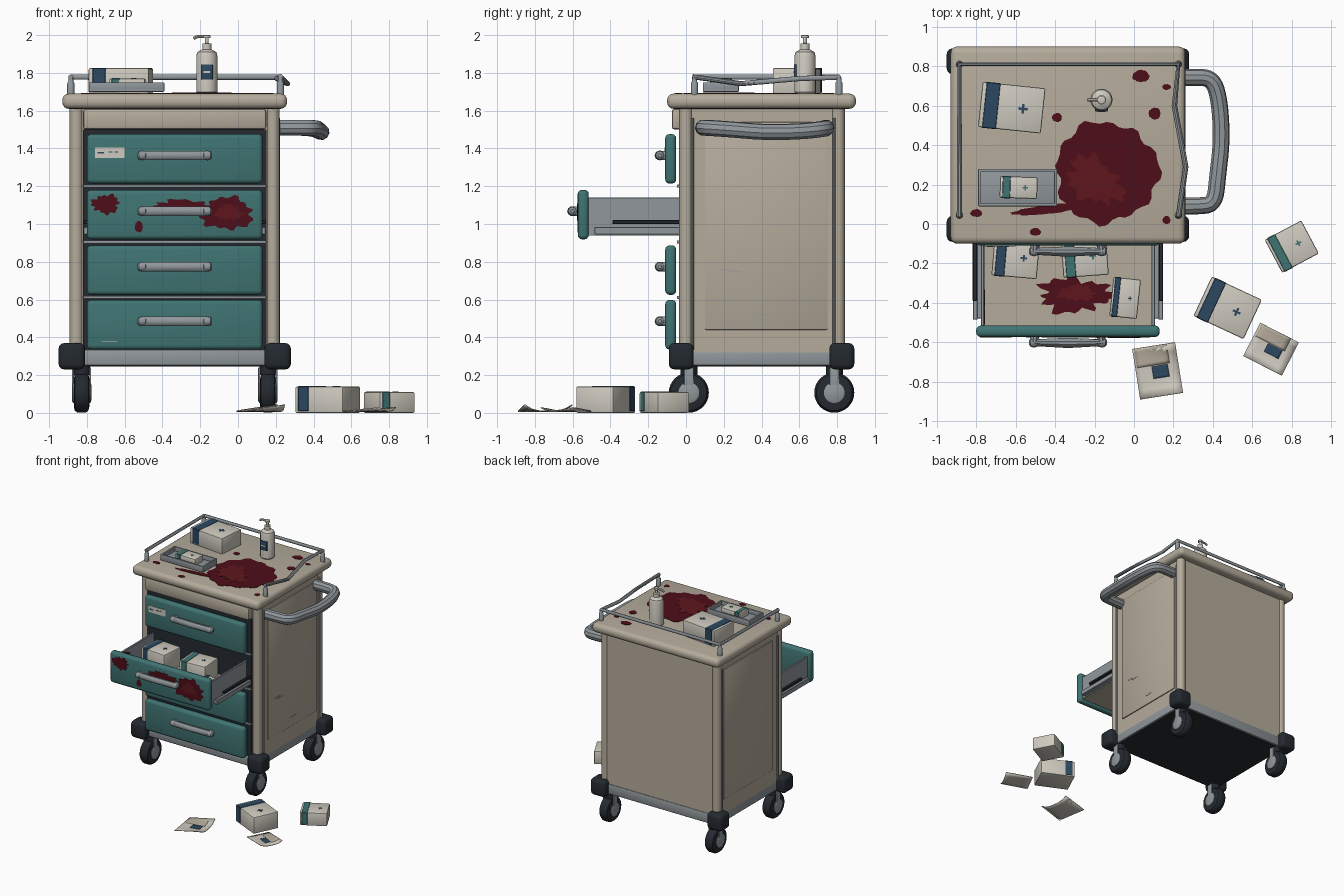
import bpy, bmesh, math, random
from mathutils import Matrix, Vector

if "Cube" in bpy.data.objects:
    bpy.data.objects.remove(bpy.data.objects["Cube"])

random.seed(4)
CX = -0.335                      # cart centre line


def mat(name, c):
    m = bpy.data.materials.new(name)
    m.diffuse_color = (*c, 1)
    m.use_nodes = True
    m.node_tree.nodes["Principled BSDF"].inputs["Base Color"].default_value = m.diffuse_color
    return m


BEIGE = mat("beige", (0.46, 0.41, 0.33))
TEAL = mat("teal", (0.05, 0.175, 0.17))
METAL = mat("metal", (0.28, 0.31, 0.33))
DARK = mat("dark", (0.018, 0.023, 0.03))
WHITE = mat("white", (0.62, 0.59, 0.52))
NAVY = mat("navy", (0.025, 0.065, 0.12))
BLOOD = mat("stain", (0.075, 0.004, 0.009))
BLOOD2 = mat("stain_light", (0.11, 0.008, 0.012))


def finish(name, bm, m, M=Matrix()):
    bmesh.ops.recalc_face_normals(bm, faces=bm.faces[:])
    bm.transform(M)
    me = bpy.data.meshes.new(name)
    bm.to_mesh(me)
    bm.free()
    me.materials.append(m)
    o = bpy.data.objects.new(name, me)
    bpy.context.collection.objects.link(o)
    return o


def box(name, x, y, z, m, bev=0.0, seg=2, M=Matrix()):
    """Box from (min, max) ranges with a rounded edge."""
    bm = bmesh.new()
    bmesh.ops.create_cube(bm, size=1)
    for v in bm.verts:
        v.co = [(a + b) / 2 + c * (b - a) for (a, b), c in zip((x, y, z), v.co)]
    if bev:
        bmesh.ops.bevel(bm, geom=bm.edges[:], offset=bev, segments=seg, profile=0.5, affect='EDGES')
    return finish(name, bm, m, M)


def lathe(name, prof, loc, m, axis='Z', n=24):
    """Turned part from (radius, height) points, capped at both ends."""
    bm = bmesh.new()
    rings = [[bm.verts.new((r * math.cos(math.tau * i / n), r * math.sin(math.tau * i / n), h))
              for i in range(n)] for r, h in prof]
    for a, b in zip(rings, rings[1:]):
        for i in range(n):
            bm.faces.new((a[i], a[(i + 1) % n], b[(i + 1) % n], b[i]))
    bm.faces.new(rings[0])
    bm.faces.new(rings[-1])
    R = Matrix.Rotation(math.pi / 2, 4, 'Y') if axis == 'X' else Matrix()
    return finish(name, bm, m, Matrix.Translation(loc) @ R)


def tube(name, pts, r, m, smooth=False):
    cu = bpy.data.curves.new(name, 'CURVE')
    cu.dimensions = '3D'
    cu.bevel_depth, cu.bevel_resolution, cu.use_fill_caps = r, 3, True
    s = cu.splines.new('NURBS' if smooth else 'POLY')
    s.points.add(len(pts) - 1)
    for p, q in zip(s.points, pts):
        p.co = (*q, 1)
    if smooth:
        s.use_endpoint_u, s.order_u, s.resolution_u = True, 3, 5
    cu.materials.append(m)
    o = bpy.data.objects.new(name, cu)
    bpy.context.collection.objects.link(o)
    return o


BASIS = {'top': ((1, 0, 0), (0, 1, 0), (0, 0, 1)), 'front': ((1, 0, 0), (0, 0, 1), (0, -1, 0)),
         'side': ((0, 1, 0), (0, 0, 1), (1, 0, 0))}


def stain(name, loc, ru, rv, plane='top', rough=0.08, m=BLOOD, rot=0, n=48):
    """Thin irregular puddle lying on a surface."""
    p = [random.uniform(0, 6.3) for _ in range(3)]
    bm = bmesh.new()
    vs = []
    for i in range(n):
        a = math.tau * i / n
        k = 1 + rough * (0.5 * math.sin(3 * a + p[0]) + 0.4 * math.sin(7 * a + p[1]) + 0.6 * math.sin(12 * a + p[2]))
        vs.append(bm.verts.new((ru * k * math.cos(a), rv * k * math.sin(a), 0)))
    f = bm.faces.new(vs)
    g = bmesh.ops.extrude_face_region(bm, geom=[f])['geom']
    bmesh.ops.translate(bm, vec=(0, 0, 0.003), verts=[v for v in g if isinstance(v, bmesh.types.BMVert)])
    B = Matrix([Vector(b) for b in BASIS[plane]]).transposed().to_4x4()
    return finish(name, bm, m, Matrix.Translation(loc) @ B @ Matrix.Rotation(rot, 4, 'Z'))


def carton(name, loc, w, d, h, deg, band=NAVY):
    """Supply carton with a wrapped colour band, plus mark and lid seam."""
    M = Matrix.Translation(loc) @ Matrix.Rotation(math.radians(deg), 4, 'Z')
    e = 0.002
    box(name, (-w / 2, w / 2), (-d / 2, d / 2), (0, h), WHITE, 0.008, M=M)
    box(name + "_band", (-w * .44, -w * .21), (-d / 2 - e, d / 2 + e), (0.008, h + e), band, 0.004, 1, M)
    s, t, c = w * .075, w * .02, w * .18
    box(name + "_mark_a", (c - s, c + s), (-t, t), (h, h + e), band, M=M)
    box(name + "_mark_b", (c - t, c + t), (-s, s), (h, h + e), band, M=M)


def packet(name, loc, w, d, deg, curl):
    """Flat paper pouch with lifted corners, a folded flap and a label."""
    M = Matrix.Translation(loc) @ Matrix.Rotation(math.radians(deg), 4, 'Z')
    bend = lambda x, y: curl * (abs(2 * y / d) ** 3) * (0.5 + x / w)
    for part, (x0, x1), (y0, y1), z, m in (("", (-.5, .5), (-.5, .5), 0.006, WHITE),
                                           ("_flap", (-.46, .3), (.12, .49), 0.013, BEIGE),
                                           ("_label", (-.12, .25), (-.14, .1), 0.013, NAVY)):
        bm = bmesh.new()
        bmesh.ops.create_grid(bm, x_segments=6, y_segments=6, size=0.5)
        for v in bm.verts:
            x = w * (x0 + (v.co.x + .5) * (x1 - x0))
            y = d * (y0 + (v.co.y + .5) * (y1 - y0))
            v.co = (x, y, z + bend(x, y))
        o = finish(name + part, bm, m, M)
        o.modifiers.new("thickness", 'SOLIDIFY').thickness = 0.005


# Cabinet body, base and worktop
box("cabinet_body", (-0.875, 0.205), (-0.02, 0.83), (0.32, 1.62), BEIGE)
box("base_tray", (-0.875, 0.205), (-0.03, 0.835), (0.25, 0.335), METAL, 0.008)
box("base_underside", (-0.86, 0.19), (-0.02, 0.82), (0.245, 0.26), DARK)
box("worktop", (-0.93, 0.26), (-0.1, 0.9), (1.61, 1.69), BEIGE, 0.034, 4)
box("drawer_bay", (-0.82, 0.15), (-0.036, 0.0), (0.335, 1.5), DARK)
box("front_header", (-0.82, 0.15), (-0.075, -0.015), (1.5, 1.61), BEIGE, 0.015)
for z in (1.2, 0.905, 0.612):
    box("bay_divider", (-0.82, 0.15), (-0.048, -0.03), (z - 0.008, z + 0.008), METAL, 0.003)
for side in (-1, 1):
    sx = CX + side * 0.54
    box("side_panel", (sx - 0.008, sx + 0.008), (0.1, 0.75), (0.44, 1.54), BEIGE, 0.006)
    for y in (0.035, 0.783):
        tube("side_trim", [(sx + side * 0.008, y, 0.335), (sx + side * 0.008, y, 1.56)], 0.009, METAL)
for z, y in ((0.76, 0.21), (0.745, 0.26), (0.52, 0.43)):
    box("scratch", (0.21, 0.215), (y - 0.035, y + 0.035), (z, z + 0.003), METAL)

# Corner posts, bumpers and casters
for sx in (-1, 1):
    for y, wy in ((0.0, 0.015), (0.805, 0.785)):
        px, bx, wx = CX + sx * 0.52, CX + sx * 0.545, CX + sx * 0.493
        lathe("corner_post", [(0.036, 0.33), (0.036, 1.62)], (px, y, 0), BEIGE)
        by = -0.025 if y == 0 else 0.825
        box("corner_bumper", (bx - 0.07, bx + 0.07), (by - 0.066, by + 0.066), (0.23, 0.37), DARK, 0.03, 3)
        lathe("caster_stem", [(0.045, 0.2), (0.045, 0.25)], (wx, wy, 0), DARK, n=16)
        for s in (-1, 1):
            fx = wx + s * 0.046
            box("caster_fork", (fx - 0.005, fx + 0.005), (wy - 0.025, wy + 0.025), (0.1, 0.24), METAL, 0.004)
        lathe("caster_tire", [(0.075, -0.041), (0.095, -0.036), (0.106, -0.02), (0.106, 0.02), (0.095, 0.036),
                              (0.075, 0.041)], (wx, wy, 0.107), DARK, 'X', 32)
        lathe("caster_hub", [(0.04, -0.052), (0.055, -0.046), (0.055, 0.046), (0.04, 0.052)],
              (wx, wy, 0.107), METAL, 'X')

# Drawer fronts with bar handles; the second one is pulled open
for i, z in enumerate((1.345, 1.05, 0.756, 0.467)):
    dy = -0.463 if i == 1 else 0
    box("drawer_front", (-0.8, 0.13), (-0.11 + dy, -0.052 + dy), (z - 0.131, z + 0.131), TEAL, 0.022, 3)
    hz, y0, y1 = z + 0.018, -0.1 + dy, -0.138 + dy
    tube("drawer_handle", [(-0.5, y0, hz), (-0.505, y1, hz), (-0.335, y1 - 0.002, hz), (-0.165, y1, hz),
                           (-0.17, y0, hz)], 0.026, METAL)
    for x in (-0.507, -0.163):
        lathe("handle_end", [(0.01, -0.026), (0.021, -0.018), (0.026, 0), (0.021, 0.018), (0.01, 0.026)],
              (x, y1, hz), METAL, 'X', 16)
box("drawer_label", (-0.757, -0.6), (-0.114, -0.105), (1.35, 1.405), WHITE)
box("label_mark", (-0.745, -0.71), (-0.116, -0.11), (1.372, 1.382), NAVY)
for x in (-0.685, -0.655):
    box("label_mark", (x, x + 0.02), (-0.116, -0.11), (1.378, 1.384), NAVY)
box("scratch", (-0.72, -0.64), (-0.112, -0.108), (0.376, 0.38), METAL)

# Open drawer tray and slides
box("drawer_floor", (-0.775, 0.105), (-0.52, -0.03), (0.94, 0.955), BEIGE)
for s in (-1, 1):
    for name, off, hw, y0, z0, z1, m in (("drawer_wall", 0.433, 0.009, -0.52, 0.94, 1.14, METAL),
                                         ("drawer_runner", 0.47, 0.012, -0.485, 0.945, 0.985, METAL),
                                         ("drawer_slide", 0.472, 0.011, -0.39, 1.0, 1.02, DARK),
                                         ("slide_web", 0.45, 0.012, -0.48, 0.95, 0.975, METAL)):
        x = CX + s * off
        box(name, (x - hw, x + hw), (y0, -0.02), (z0, z1), m, 0.003, 1)

# Side push handle
tube("push_handle", [(0.2, 0.74, 1.51), (0.3, 0.745, 1.51), (0.4, 0.74, 1.505), (0.435, 0.62, 1.49), (0.445, 0.42, 1.485),
                     (0.425, 0.25, 1.5), (0.41, 0.1, 1.51), (0.32, 0.09, 1.51), (0.2, 0.09, 1.51)], 0.043, METAL, True)

# Top guard rail, bent on the right
for x, y in ((-0.885, 0.045), (-0.885, 0.81), (0.225, 0.81), (0.225, 0.045)):
    lathe("rail_post", [(0.019, 1.68), (0.019, 1.745), (0.013, 1.755), (0.013, 1.775)], (x, y, 0), METAL, n=16)
tube("guard_rail", [(-0.885, 0.035, 1.777), (-0.885, 0.81, 1.777), (0.225, 0.81, 1.777), (0.205, 0.6, 1.77),
                    (0.262, 0.29, 1.743), (0.225, 0.035, 1.78)], 0.014, METAL)

# Items on the worktop: carton, tray, pump bottle
carton("top_carton", (-0.62, 0.59, 1.69), 0.32, 0.23, 0.135, -6)
box("tray_floor", (-0.79, -0.39), (0.09, 0.28), (1.7, 1.715), METAL, 0.004)
for x in ((-0.79, -0.775), (-0.405, -0.39)):
    box("tray_end", x, (0.09, 0.28), (1.705, 1.75), METAL, 0.004)
for y in ((0.09, 0.105), (0.265, 0.28)):
    box("tray_side", (-0.79, -0.39), y, (1.705, 1.75), METAL, 0.004)
carton("tray_carton", (-0.585, 0.185, 1.715), 0.19, 0.11, 0.055, -2, TEAL)
lathe("pump_bottle", [(0.05, 1.69), (0.056, 1.698), (0.056, 1.89), (0.05, 1.91), (0.03, 1.922), (0.024, 1.924),
                      (0.024, 1.955), (0.01, 1.957), (0.01, 1.985), (0.02, 1.985), (0.02, 1.998), (0.014, 2.0)],
      (-0.165, 0.63, 0), WHITE)
tube("pump_nozzle", [(-0.15, 0.63, 1.992), (-0.215, 0.63, 1.992), (-0.235, 0.63, 1.982)], 0.009, WHITE)
box("bottle_label", (-0.197, -0.133), (0.571, 0.6), (1.765, 1.845), NAVY, 0.004)
box("bottle_label_stripe", (-0.182, -0.148), (0.569, 0.59), (1.8, 1.81), WHITE)

# Items in the drawer and on the floor
carton("drawer_carton", (-0.6, -0.17, 0.955), 0.23, 0.2, 0.16, -5)
carton("drawer_carton", (-0.25, -0.165, 0.955), 0.23, 0.2, 0.15, 4, TEAL)
carton("drawer_carton", (-0.045, -0.375, 0.955), 0.14, 0.2, 0.1, -6)
carton("floor_carton", (0.475, -0.425, 0), 0.28, 0.22, 0.14, -25)
carton("floor_carton", (0.80, -0.115, 0), 0.21, 0.19, 0.11, 28, TEAL)
packet("floor_packet", (0.12, -0.745, 0), 0.22, 0.26, 9, 0.035)
packet("floor_packet", (0.695, -0.635, 0), 0.22, 0.19, -27, 0.02)

# Stains on worktop, drawer front and drawer inside
stain("top_puddle", (-0.14, 0.262, 1.69), 0.26, 0.255)
stain("puddle_core", (-0.2, 0.22, 1.692), 0.15, 0.1, m=BLOOD2, rough=0.25, rot=-0.6)
stain("top_smear", (-0.43, 0.075, 1.69), 0.19, 0.022, rot=0.12)
for x, y, r in ((0.035, 0.75, .043), (0.165, 0.695, .022), (0.105, 0.56, .03), (-0.39, 0.54, .025),
                (-0.8, 0.055, .03), (-0.5, -0.04, .028), (0.165, 0.02, .02)):
    stain("top_drop", (x, y, 1.69), r, r * random.uniform(.6, 1.1), n=24)
F = -0.572
stain("front_splash", (-0.06, F, 1.055), 0.135, 0.085, 'front', 0.16)
stain("front_splash_core", (-0.05, F - 0.002, 1.06), 0.07, 0.04, 'front', 0.2, BLOOD2)
stain("front_smear", (-0.28, F, 1.085), 0.17, 0.04, 'front', 0.2, rot=-0.05)
stain("front_blot", (-0.7, F, 1.105), 0.07, 0.05, 'front', 0.2)
stain("front_drip", (-0.525, F, 0.985), 0.021, 0.03, 'front')
stain("wall_splash", (-0.759, -0.42, 1.06), 0.08, 0.06, 'side', 0.2)
stain("drawer_puddle", (-0.3, -0.36, 0.956), 0.18, 0.085, rough=0.25)
stain("drawer_puddle_core", (-0.29, -0.35, 0.958), 0.09, 0.04, rough=0.2, m=BLOOD2)

# Turn tubes into meshes and smooth by angle
bpy.ops.object.select_all(action='DESELECT')
for o in [o for o in bpy.data.objects if o.type == 'CURVE']:
    o.select_set(True)
    bpy.context.view_layer.objects.active = o
bpy.ops.object.convert(target='MESH')
bpy.ops.object.select_all(action='SELECT')
bpy.context.view_layer.objects.active = bpy.data.objects["worktop"]
bpy.ops.object.shade_smooth_by_angle(angle=math.radians(35))
